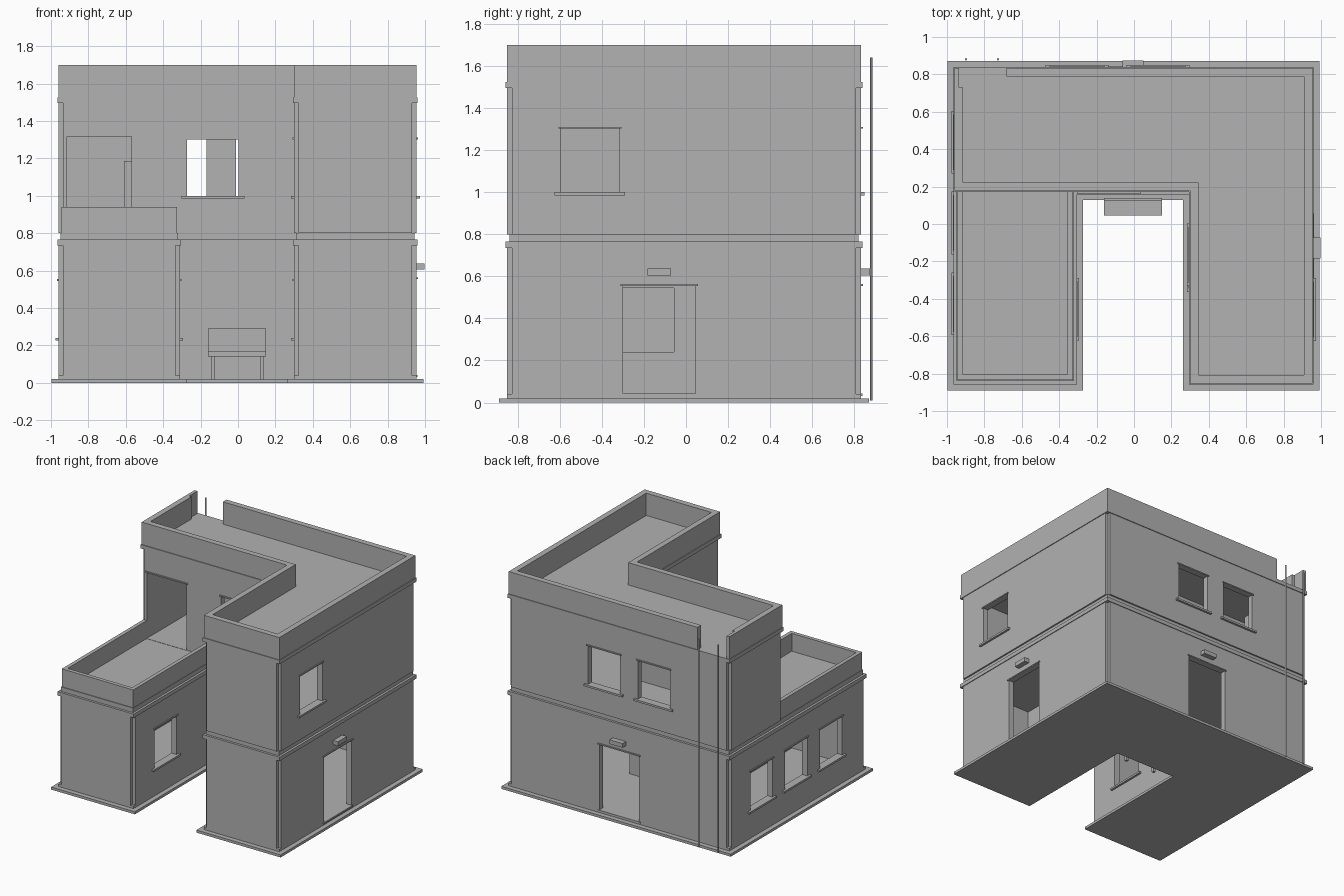
import bpy, bmesh
from mathutils import Vector

if "Cube" in bpy.data.objects:
    bpy.data.objects.remove(bpy.data.objects["Cube"])

plaster = bpy.data.materials.new("grey_plaster")
plaster.use_nodes = True
GREY = (0.445, 0.445, 0.445, 1)
plaster.diffuse_color = GREY
plaster.node_tree.nodes["Principled BSDF"].inputs["Base Color"].default_value = GREY


# Shape helpers
def prism(name, poly, z0, z1):
    bm = bmesh.new()
    base = bm.faces.new([bm.verts.new((p[0], p[1], z0)) for p in poly])
    top = bmesh.ops.extrude_face_region(bm, geom=[base])["geom"]
    bmesh.ops.translate(bm, vec=(0, 0, z1 - z0),
                        verts=[v for v in top if isinstance(v, bmesh.types.BMVert)])
    bmesh.ops.recalc_face_normals(bm, faces=bm.faces)
    mesh = bpy.data.meshes.new(name)
    bm.to_mesh(mesh)
    bm.free()
    mesh.materials.append(plaster)
    obj = bpy.data.objects.new(name, mesh)
    bpy.context.collection.objects.link(obj)
    return obj


def box(name, x0, x1, y0, y1, z0, z1):
    return prism(name, [(x0, y0), (x1, y0), (x1, y1), (x0, y1)], z0, z1)


def corners(poly):
    # Each corner with its incoming and outgoing edge directions
    pts = [Vector(p) for p in poly]
    for i, p in enumerate(pts):
        yield p, (p - pts[i - 1]).normalized(), (pts[(i + 1) % len(pts)] - p).normalized()


def offset(poly, d):
    # Grow (or shrink, if negative) a counter-clockwise right-angled outline
    return [p + d * Vector((a.y + b.y, -a.x - b.x)) for p, a, b in corners(poly)]


def notch(poly, n):
    # Cut a square groove into every outer corner
    out = []
    for p, a, b in corners(poly):
        if a.cross(b) > 0:
            out += [p - n * a, p - n * a + n * b, p + n * b]
        else:
            out.append(p)
    return out


def cut(obj, cutters):
    for c in cutters:
        c.hide_render = True
        mod = obj.modifiers.new("cut", "BOOLEAN")
        mod.operation = "DIFFERENCE"
        mod.solver = "EXACT"
        mod.object = c
    graph = bpy.context.evaluated_depsgraph_get()
    graph.update()
    mesh = bpy.data.meshes.new_from_object(obj.evaluated_get(graph))
    obj.modifiers.clear()
    obj.data = mesh
    for c in cutters:
        bpy.data.objects.remove(c)


# Outlines
L, R, F, B = -0.96, 0.955, -0.852, 0.833
IN_L, IN_R, COURT, UPPER = -0.31, 0.30, 0.165, 0.178
WALL = 0.045
ground = [(L, F), (IN_L, F), (IN_L, COURT), (IN_R, COURT), (IN_R, F), (R, F), (R, B), (L, B)]
upper = [(L, UPPER), (IN_R, UPPER), (IN_R, F), (R, F), (R, B), (L, B)]

# Openings: facing axis, wall plane, outward sign, centre along wall, width
WIN, DOOR = 0.275, 0.345
ground_windows = [("x", L, -1, y) for y in (0.437, 0.005, -0.427)]
ground_windows += [("x", IN_L, 1, -0.455), ("x", IN_R, -1, -0.195)]
ground_doors = [("x", R, 1, -0.128), ("y", B, 1, -0.005)]
upper_windows = [("x", R, 1, -0.457), ("x", IN_R, -1, -0.165), ("y", UPPER, -1, -0.134),
                 ("y", B, 1, -0.305), ("y", B, 1, 0.128)]
upper_doors = [("y", UPPER, -1, -0.743)]


def wall_box(name, spot, half, back, out, z0, z1):
    axis, plane, sign, centre = spot
    depth = sorted((plane - sign * back, plane + sign * out))
    span = (centre - half, centre + half)
    xs, ys = (depth, span) if axis == "x" else (span, depth)
    return box(name, *xs, *ys, z0, z1)


def opening(kind, spot, width, z0, z1):
    # Trim around the opening; returns the cutter
    half = width / 2
    wall_box(kind + "_lintel", spot, half + 0.012, 0.01, 0.008, z1, z1 + 0.009)
    if kind == "window":
        wall_box("window_sill", spot, half + 0.03, 0.01, 0.017, z0 - 0.015, z0)
    else:
        wall_box("door_threshold", spot, half + 0.01, WALL, 0.006, z0 - 0.01, z0 + 0.002)
    return wall_box("cutter", spot, half, 0.08, 0.03, z0, z1)


def storey(name, outline, z0, z1, windows, doors, sill, win_top, door_top):
    walls = prism(name, notch(outline, 0.024), z0, z1)
    cutters = [prism("cutter", offset(outline, -WALL), z0 - 0.1, z1 + 0.1)]
    cutters += [opening("window", s, WIN, sill, win_top) for s in windows]
    cutters += [opening("door", s, DOOR, z0, door_top) for s in doors]
    cut(walls, cutters)


# Ground storey
prism("base_slab", offset(ground, 0.038), 0, 0.02)
prism("ground_floor", ground, 0.02, 0.04)
storey("ground_walls", ground, 0.04, 0.735, ground_windows, ground_doors, 0.24, 0.545, 0.555)
prism("lower_band", offset(ground, 0.006), 0.735, 0.765)
prism("upper_floor", offset(ground, -0.012), 0.765, 0.8)

# Upper storey
storey("upper_walls", upper, 0.8, 1.495, upper_windows, upper_doors, 1.0, 1.302, 1.318)
prism("roof_band", offset(upper, 0.006), 1.495, 1.525)

# Roof parapet with a gap at the ladder
parapet = prism("roof_parapet", upper, 1.525, 1.7)
cut(parapet, [prism("cutter", offset(upper, -WALL), 1.4, 1.8),
              box("cutter", L + 0.025, -0.683, 0.73, 0.95, 1.4, 1.8)])

# Terrace parapet over the left wing
T0, T1, TF, TH = L + 0.015, IN_L - 0.015, F + 0.018, 0.03
prism("terrace_parapet", [(T0, TF), (T1, TF), (T1, UPPER), (T1 - TH, UPPER),
                          (T1 - TH, TF + TH), (T0 + TH, TF + TH),
                          (T0 + TH, UPPER), (T0, UPPER)], 0.765, 0.94)

# Lamps over the doors
for spot in ground_doors:
    wall_box("door_lamp", spot, 0.056, 0.01, 0.041, 0.605, 0.638)

# Ladder poles
for x in (-0.898, -0.727):
    bpy.ops.mesh.primitive_cylinder_add(vertices=12, radius=0.006, depth=1.63,
                                        location=(x, 0.881, 0.825))
    pole = bpy.context.object
    pole.name = "ladder_pole"
    pole.data.materials.append(plaster)
    bpy.ops.object.shade_smooth_by_angle()

# Courtyard bench
box("bench_seat", -0.16, 0.15, 0.045, 0.14, 0.14, 0.168)
box("bench_back", -0.16, 0.15, 0.125, 0.14, 0.168, 0.29)
for x in (-0.145, 0.117):
    for y in (0.055, 0.112):
        box("bench_leg", x, x + 0.02, y, y + 0.02, 0.015, 0.14)

# Cabinet inside the upper room
box("cabinet", -0.61, -0.48, 0.7, B - WALL, 0.8, 1.185)
